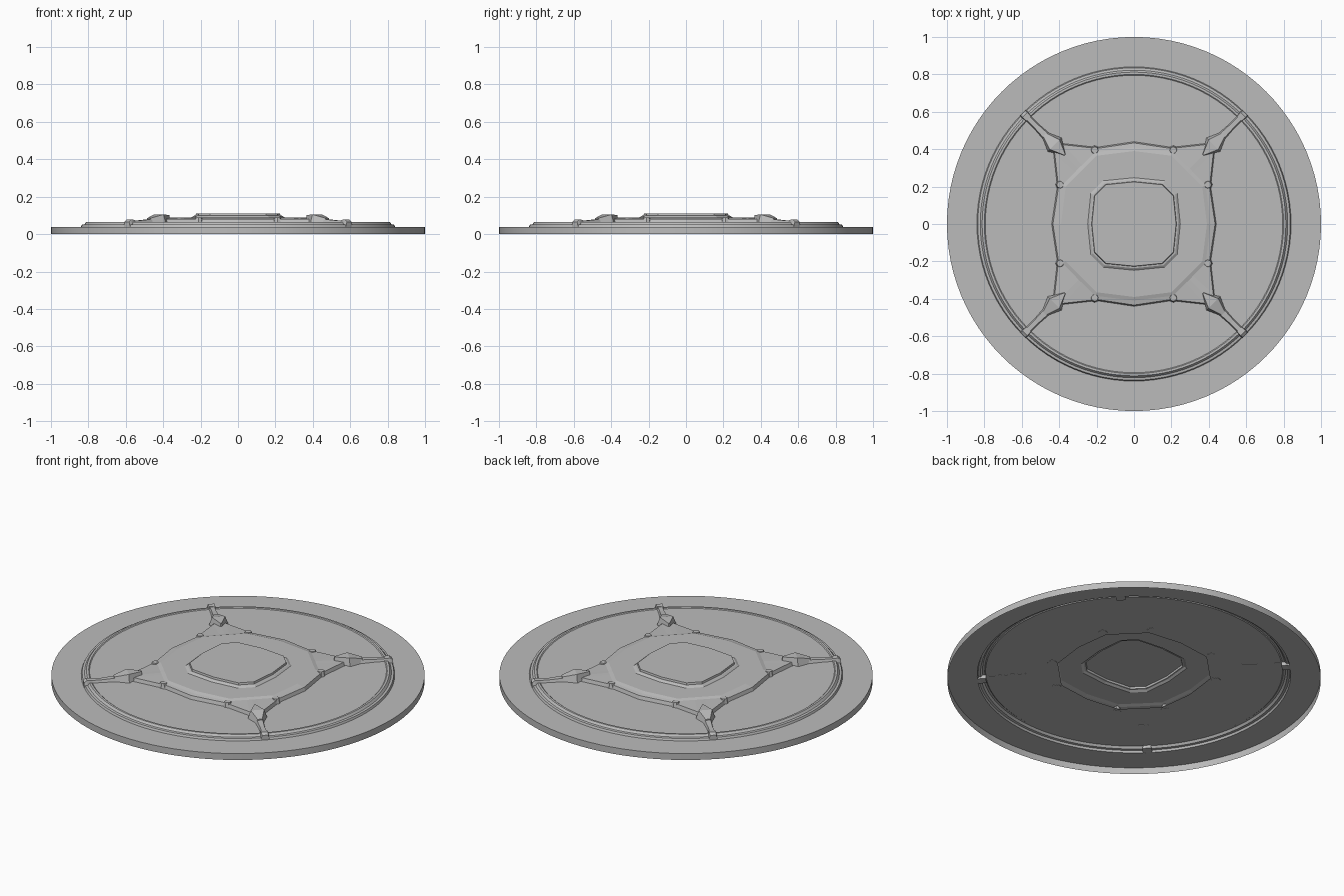
import bpy, bmesh
from math import cos, sin, pi
from mathutils import Matrix, Vector

old = bpy.data.objects.get("Cube")
if old:
    bpy.data.objects.remove(old)

metal = bpy.data.materials.new("plain_grey")
metal.use_nodes = True
GREY = (0.5, 0.5, 0.5, 1)
metal.diffuse_color = GREY
metal.node_tree.nodes["Principled BSDF"].inputs["Base Color"].default_value = GREY


def circle(r, n=96):
    return [(r * cos(2 * pi * i / n), r * sin(2 * pi * i / n)) for i in range(n)]


def four_fold(quadrant):
    """Repeat the points of one quadrant around the centre."""
    pts, out = quadrant, []
    for _ in range(4):
        out += pts
        pts = [(-y, x) for x, y in pts]
    return out


def scaled(loop, s):
    return [(x * s, y * s) for x, y in loop]


def subdivided(loop, k):
    out = []
    for i, a in enumerate(loop):
        a, b = Vector(a), Vector(loop[(i + 1) % len(loop)])
        out += [tuple(a.lerp(b, j / k)) for j in range(k)]
    return out


def loft(name, rings, cap=False, smooth=False):
    """Join rings of (loop, z) into one sheet."""
    bm = bmesh.new()
    rows = [[bm.verts.new((x, y, z)) for x, y in loop] for loop, z in rings]
    for a, b in zip(rows, rows[1:]):
        for i in range(len(a)):
            j = (i + 1) % len(a)
            bm.faces.new((a[i], a[j], b[j], b[i]))
    if cap:
        bm.faces.new(rows[-1])
    return finish(name, bm, smooth)


def finish(name, bm, smooth=False):
    mesh = bpy.data.meshes.new(name)
    bm.to_mesh(mesh)
    bm.free()
    mesh.materials.append(metal)
    ob = bpy.data.objects.new(name, mesh)
    bpy.context.collection.objects.link(ob)
    if smooth:
        bpy.ops.object.select_all(action="DESELECT")
        ob.select_set(True)
        bpy.context.view_layer.objects.active = ob
        bpy.ops.object.shade_smooth_by_angle(angle=0.5)
    return ob


def strut(name, sections, turn):
    """Closed bar along the diagonal from (distance, half width, bottom, top)."""
    bm = bmesh.new()
    rows = []
    for d, w, lo, hi in sections:
        profile = ((-w, lo), (w, lo), (w * 0.7, hi), (-w * 0.7, hi))
        rows.append([bm.verts.new((d, y, z)) for y, z in profile])
    for a, b in zip(rows, rows[1:]):
        for i in range(4):
            j = (i + 1) % 4
            bm.faces.new((a[i], a[j], b[j], b[i]))
    bm.faces.new(rows[0][::-1])
    bm.faces.new(rows[-1])
    bmesh.ops.recalc_face_normals(bm, faces=bm.faces)
    bm.transform(Matrix.Rotation(turn, 4, "Z"))
    finish(name, bm)


# outlines of the stepped centre
star = four_fold([(.44, 0), (.41, .2), (.43, .38), (.46, .46), (.38, .43), (.2, .41)])
deck = four_fold([(.39, 0), (.365, .2), (.3, .265), (.283, .283), (.265, .3), (.2, .365)])
core = four_fold([(.225, 0), (.21, .15), (.19, .17), (.18, .18), (.17, .19), (.15, .21)])

# base disc, stepped rim and floor, open underneath
loft("base_and_floor", [
    (circle(1), 0), (circle(1), .038), (circle(.84), .038), (circle(.835), .05),
    (circle(.822), .052), (circle(.812), .064), (circle(.8), .064), (circle(.795), .06),
    (subdivided(deck, 4), .06)], smooth=True)

# star-shaped platform rising to the core
loft("platform", [
    (star, .06), (scaled(star, .985), .08), (scaled(deck, 1.05), .084),
    (deck, .09), (scaled(core, 1.1), .09), (scaled(core, 1.05), .098)])
loft("core_top", [(scaled(core, 1.05), .098), (scaled(core, 1.01), .099),
                  (core, .11)], cap=True)

for k in range(4):
    turn = pi / 4 + k * pi / 2
    # arms, wedges and clamps on the diagonals
    strut(f"arm_{k + 1}", [(.58, .028, .058, .088), (.66, .024, .058, .08),
                           (.74, .018, .058, .074), (.82, .018, .058, .074)], turn)
    strut(f"wedge_{k + 1}", [(.523, .005, .075, .102), (.6, .052, .06, .105),
                             (.675, .018, .06, .085)], turn)
    strut(f"rim_clamp_{k + 1}", [(.795, .024, .04, .076), (.825, .026, .04, .078),
                                 (.84, .024, .038, .066)], turn)

# small studs at the platform corners
for n, (x, y) in enumerate(four_fold([(.395, .21), (.21, .395)])):
    bm = bmesh.new()
    bmesh.ops.create_cone(bm, cap_ends=True, segments=8, radius1=.025, radius2=.018,
                          depth=.03, matrix=Matrix.Translation((x, y, .073)))
    finish(f"stud_{n + 1}", bm)
